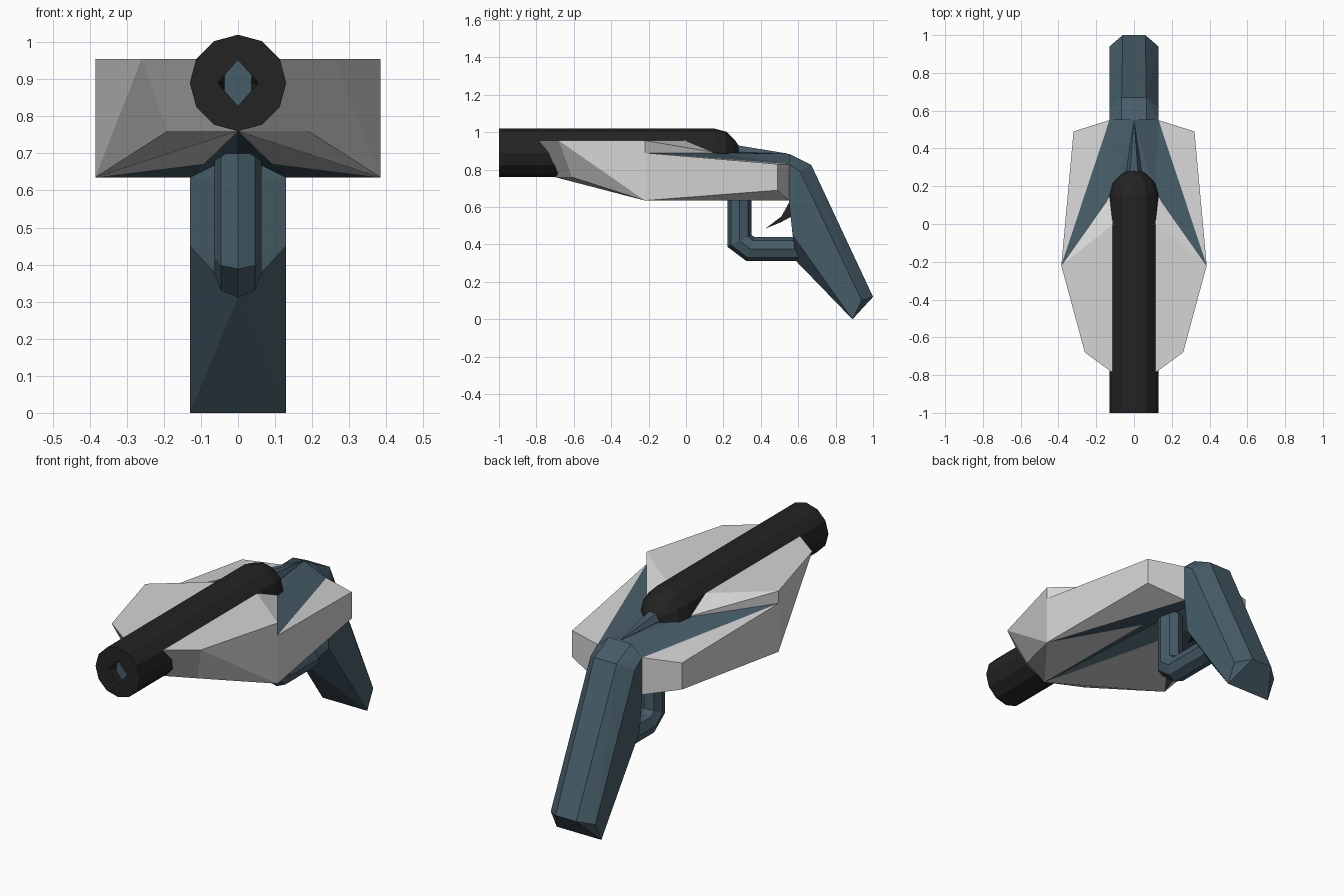
import bpy, bmesh
from math import sin, cos, pi
from mathutils import Vector

cube = bpy.data.objects.get("Cube")
if cube:
    bpy.data.objects.remove(cube, do_unlink=True)


def material(name, rgb):
    m = bpy.data.materials.new(name)
    m.use_nodes = True
    m.diffuse_color = (*rgb, 1)
    m.node_tree.nodes["Principled BSDF"].inputs["Base Color"].default_value = (*rgb, 1)
    return m


GREY = material("light grey", (0.66, 0.66, 0.66))
BLUE = material("slate blue", (0.062, 0.108, 0.138))
BLACK = material("charcoal", (0.017, 0.017, 0.017))


def finish(name, bm, mats):
    bmesh.ops.remove_doubles(bm, verts=bm.verts, dist=0.0005)
    bmesh.ops.recalc_face_normals(bm, faces=bm.faces)
    me = bpy.data.meshes.new(name)
    bm.to_mesh(me)
    bm.free()
    for m in mats:
        me.materials.append(m)
    ob = bpy.data.objects.new(name, me)
    bpy.context.collection.objects.link(ob)
    return ob


def loft(name, rings, mats, end_index=0):
    """Skin a list of equal-length rings and cap both ends."""
    bm = bmesh.new()
    loops = [[bm.verts.new(p) for p in r] for r in rings]
    n = len(loops[0])
    for a, b in zip(loops, loops[1:]):
        for i in range(n):
            j = (i + 1) % n
            bm.faces.new((a[i], a[j], b[j], b[i]))
    bm.faces.new(loops[0]).material_index = end_index
    bm.faces.new(loops[-1])
    return finish(name, bm, mats)


def hull(name, half, mat):
    """Convex solid from points mirrored across x."""
    bm = bmesh.new()
    for x, y, z in half:
        for s in ((1, -1) if x else (1,)):
            bm.verts.new((s * x, y, z))
    bmesh.ops.convex_hull(bm, input=bm.verts)
    bmesh.ops.dissolve_limit(bm, angle_limit=0.01, verts=bm.verts, edges=bm.edges)
    return finish(name, bm, [mat])


# Barrel: twelve sides, domed rear, diamond bore with a flat blue floor
SIDES, AXIS = 12, 0.89
angles = [2 * pi * i / SIDES for i in range(SIDES)]


def circle(y, r):
    return [(r * cos(t), y, AXIS + r * sin(t)) for t in angles]


def diamond(y, limit):
    pts = []
    for t in angles:
        k = 1 / (abs(cos(t)) / 0.055 + abs(sin(t)) / 0.062)
        pts.append((max(-limit, min(limit, k * cos(t))), y, AXIS + k * sin(t)))
    return pts


barrel = loft("barrel", [diamond(-0.96, 0.037), diamond(-1, 1), circle(-1, 0.13),
                         circle(0.15, 0.13), circle(0.215, 0.113),
                         circle(0.26, 0.07), circle(0.28, 0.04)], [BLACK, BLUE], 1)

# Faceted body shell, one half listed and mirrored
P = dict(
    nose=(0, -0.87, 0.955), brow=(0.26, -0.68, 0.955), chin=(0.19, -0.61, 0.76),
    keel=(0, -0.7, 0.76), wing_top=(0.385, -0.22, 0.955), wing_mid=(0.385, -0.22, 0.89),
    wing_low=(0.385, -0.22, 0.635), ledge=(0.11, 0, 0.955), ledge_mid=(0, 0, 0.955),
    seat=(0.11, 0.17, 0.89), seat_mid=(0, 0.17, 0.89), tail_top=(0.32, 0.49, 0.83),
    tail_low=(0.32, 0.49, 0.69), end_top=(0.13, 0.55, 0.83), end_low=(0.13, 0.55, 0.635),
    spine=(0, 0.55, 0.885), notch=(0, 0.55, 0.7), under=(0.091, 0.175, 0.672))
GREY_FACES = [
    "nose brow chin keel", "nose brow wing_top ledge ledge_mid",
    "wing_top ledge seat", "ledge ledge_mid seat_mid seat", "wing_top seat wing_mid",
    "brow wing_top wing_mid wing_low", "brow chin wing_low", "chin keel wing_low",
    "wing_mid wing_low tail_low", "wing_mid tail_low tail_top",
    "tail_top tail_low end_low end_top", "wing_mid tail_top end_top",
    "wing_low tail_low end_low", "keel wing_low under"]
BLUE_FACES = [
    "wing_mid seat end_top", "seat seat_mid spine", "seat spine end_top",
    "wing_low end_low under", "keel under notch", "under end_low notch",
    "end_top end_low notch spine"]
bm = bmesh.new()
for side in (1, -1):
    for index, faces in enumerate((GREY_FACES, BLUE_FACES)):
        for names in faces:
            pts = [P[n] for n in names.split()]
            f = bm.faces.new([bm.verts.new((side * x, y, z)) for x, y, z in pts])
            f.material_index = index
finish("body_shell", bm, [GREY, BLUE])

# Tapered ridge behind the barrel
loft("rear_ridge", [[(r * cos(t), y, z + r * sin(t)) for t in angles[::2]]
                    for y, z, r in ((0.25, 0.895, 0.045), (0.54, 0.885, 0.002))], [BLUE])

# Grip with chamfered back and ridged front
hull("grip", [(0.13, 0.55, 0.83), (0.13, 0.55, 0.635), (0.13, 0.57, 0.45),
              (0, 0.59, 0.31), (0.13, 0.89, 0), (0.13, 0.94, 0.1), (0.06, 1, 0.12),
              (0.065, 0.67, 0.825), (0.065, 0.55, 0.885), (0.13, 0.61, 0.79)], BLUE)

# Trigger guard: octagonal tube swept along a mitred path
path = [Vector(p) for p in ((0, 0.285, 0.7), (0, 0.285, 0.42),
                            (0, 0.345, 0.375), (0, 0.64, 0.375))]
rings = []
for i, p in enumerate(path):
    d_in = (p - path[max(i - 1, 0)]).normalized()
    d_out = (path[min(i + 1, len(path) - 1)] - p).normalized()
    tangent = (d_in + d_out).normalized()
    stretch = 1 / max(tangent.dot(d_in), tangent.dot(d_out))
    normal = Vector((0, -tangent.z, tangent.y)) * stretch
    rings.append([p + 0.064 * (Vector((cos(t), 0, 0)) + normal * sin(t))
                  for t in [2 * pi * k / 8 for k in range(8)]])
loft("trigger_guard", rings, [BLUE])

# Trigger: a pointed hook in two tapering pieces
hull("trigger_tip", [(0, 0.425, 0.485), (0.03, 0.51, 0.55), (0.03, 0.51, 0.52)], BLACK)
hull("trigger_root", [(0.03, 0.51, 0.55), (0.03, 0.51, 0.52),
                      (0.03, 0.56, 0.64), (0.03, 0.565, 0.55)], BLACK)
